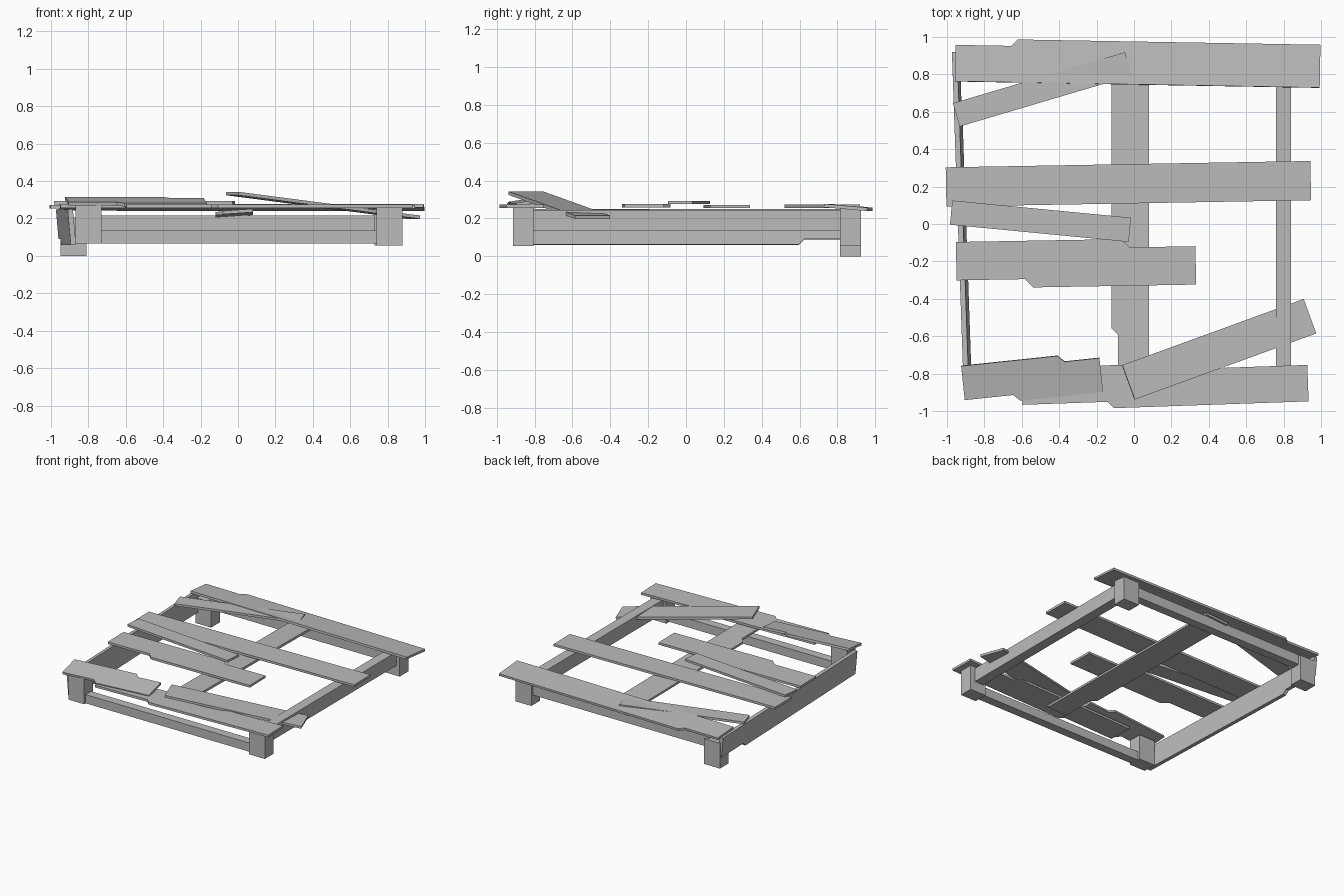
import bpy
import bmesh
from math import radians
from mathutils import Euler, Vector

cube = bpy.data.objects.get("Cube")
if cube:
    bpy.data.objects.remove(cube, do_unlink=True)

wood = bpy.data.materials.new("weathered grey")
wood.use_nodes = True
grey = (.5, .5, .5, 1)
wood.diffuse_color = grey
wood.node_tree.nodes["Principled BSDF"].inputs["Base Color"].default_value = grey


def finish(name, bm, location, rotation=(0, 0, 0)):
    """Turn a bmesh into a placed wooden object."""
    bmesh.ops.recalc_face_normals(bm, faces=bm.faces)
    mesh = bpy.data.meshes.new(name)
    bm.to_mesh(mesh)
    bm.free()
    mesh.materials.append(wood)
    obj = bpy.data.objects.new(name, mesh)
    obj.location = location
    obj.rotation_euler = Euler([radians(angle) for angle in rotation])
    bpy.context.collection.objects.link(obj)


def block(name, centre, size):
    """Square timber."""
    bm = bmesh.new()
    bmesh.ops.create_cube(bm, size=1)
    bmesh.ops.scale(bm, vec=size, verts=bm.verts)
    finish(name, bm, centre)


def plank(name, centre, length, width, yaw=0, pitch=0, roll=0, thick=.018,
          near_chip=None, far_chip=None, flip=False, depth=.035):
    """Flat board; the near edge is chipped before, the far edge after,
    the given fraction of its length. Flip swaps the two edges."""
    end, side = length / 2, width / 2
    near = [(-end, -side), (end, -side)]
    far = [(end, side), (-end, side)]
    if near_chip:
        u = length * near_chip - end
        near = [(-end, depth - side), (u - depth, depth - side),
                (u, -side), (end, -side)]
    if far_chip:
        u = length * far_chip - end
        far = [(end, side - depth), (u + depth, side - depth),
               (u, side), (-end, side)]
    mirror = -1 if flip else 1
    bm = bmesh.new()
    base = bm.faces.new([bm.verts.new((u, v * mirror, -thick / 2))
                         for u, v in near + far])
    grown = bmesh.ops.extrude_face_region(bm, geom=[base])["geom"]
    top = [item for item in grown if isinstance(item, bmesh.types.BMVert)]
    bmesh.ops.translate(bm, vec=(0, 0, thick), verts=top)
    finish(name, bm, centre, (roll, pitch, yaw))


# Corner legs, each nudged off its square corner; one has sunk outwards
nudges = {
    "front_left_leg": (1, -1, Vector((.01, 0, 0))),
    "front_right_leg": (-1, -1, Vector((0, 0, .01))),
    "back_left_leg": (1, 1, Vector((0, .01, 0))),
    "back_right_leg": (-1, 1, Vector((-.08, .01, -.055))),
}
for name, (side, end, nudge) in nudges.items():
    corner = Vector((side * .8, end * .86, .157))
    block(name, corner + nudge, (.14, .11, .204))

# Frame rails
block("front_rail", centre=(0, -.86, .1), size=(1.5, .07, .07))
block("back_rail", centre=(-.04, .87, .175), size=(1.6, .07, .08))
block("left_rail", centre=(.8, 0, .19), size=(.08, 1.7, .11))

# Deep board on the right side, standing on edge and leaning outwards
plank("right_side_board", centre=(-.92, .02, .155), length=1.8, width=.19,
      yaw=92, roll=-95, thick=.028, far_chip=.82, depth=.03)

# Centre support under the slats
plank("centre_support", centre=(-.02, .02, .228), length=1.8, width=.2,
      yaw=90, pitch=.5, roll=-4, near_chip=.18, flip=True)

# Slats across the top, from back to front
plank("back_slat", centre=(.02, .86, .258), length=1.95, width=.23,
      yaw=-1, roll=-5, near_chip=.17, flip=True)
plank("loose_back_slat", centre=(-.49, .72, .264), length=.96, width=.13,
      yaw=16.5)
plank("middle_slat", centre=(-.03, .215, .263), length=1.95, width=.21, yaw=1)
plank("loose_middle_slat", centre=(-.5, .015, .284), length=.96, width=.13,
      yaw=-5.5)
plank("short_slat", centre=(-.31, -.21, .266), length=1.28, width=.25,
      yaw=1, near_chip=.32, far_chip=.69, depth=.045)
plank("front_slat", centre=(.165, -.86, .265), length=1.53, width=.23,
      yaw=2, near_chip=.32, far_chip=.69)
plank("broken_front_slat", centre=(-.545, -.828, .29), length=.74, width=.22,
      yaw=6, roll=9, near_chip=.4, far_chip=.7)
plank("tilted_front_slat", centre=(.455, -.67, .27), length=1.04, width=.196,
      yaw=20, pitch=7)
